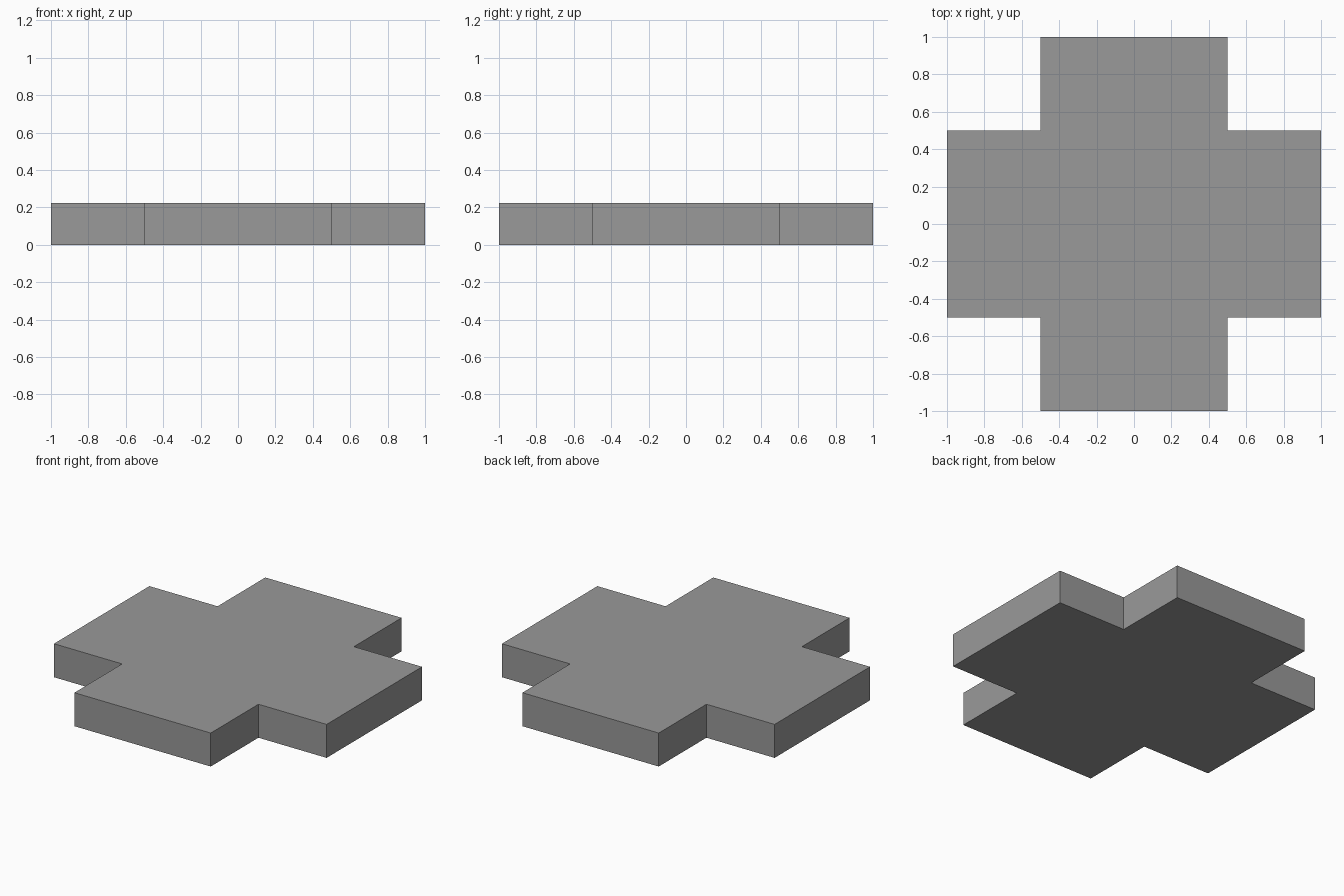
import bpy
import bmesh

if "Cube" in bpy.data.objects:
    bpy.data.objects.remove(bpy.data.objects["Cube"])

REACH, HALF, HEIGHT = 1.0, 0.5, 0.222

# Plus-shaped outline: three corners per quadrant, turned a quarter at a time
outline = []
corner = [(REACH, -HALF), (REACH, HALF), (HALF, HALF)]
for _ in range(4):
    outline += corner
    corner = [(-y, x) for x, y in corner]

# Extrude the outline into a solid slab
bm = bmesh.new()
base = bm.faces.new([bm.verts.new((x, y, 0)) for x, y in outline])
top = bmesh.ops.extrude_face_region(bm, geom=[base], use_keep_orig=True)
top_verts = [g for g in top["geom"] if isinstance(g, bmesh.types.BMVert)]
bmesh.ops.translate(bm, verts=top_verts, vec=(0, 0, HEIGHT))
bmesh.ops.recalc_face_normals(bm, faces=bm.faces)

mesh = bpy.data.meshes.new("cross_slab")
bm.to_mesh(mesh)
bm.free()

# Dark grey finish
grey = bpy.data.materials.new("dark_grey")
grey.diffuse_color = (0.32, 0.32, 0.32, 1)
grey.use_nodes = True
grey.node_tree.nodes["Principled BSDF"].inputs["Base Color"].default_value = grey.diffuse_color
mesh.materials.append(grey)
bpy.context.collection.objects.link(bpy.data.objects.new("cross_slab", mesh))
